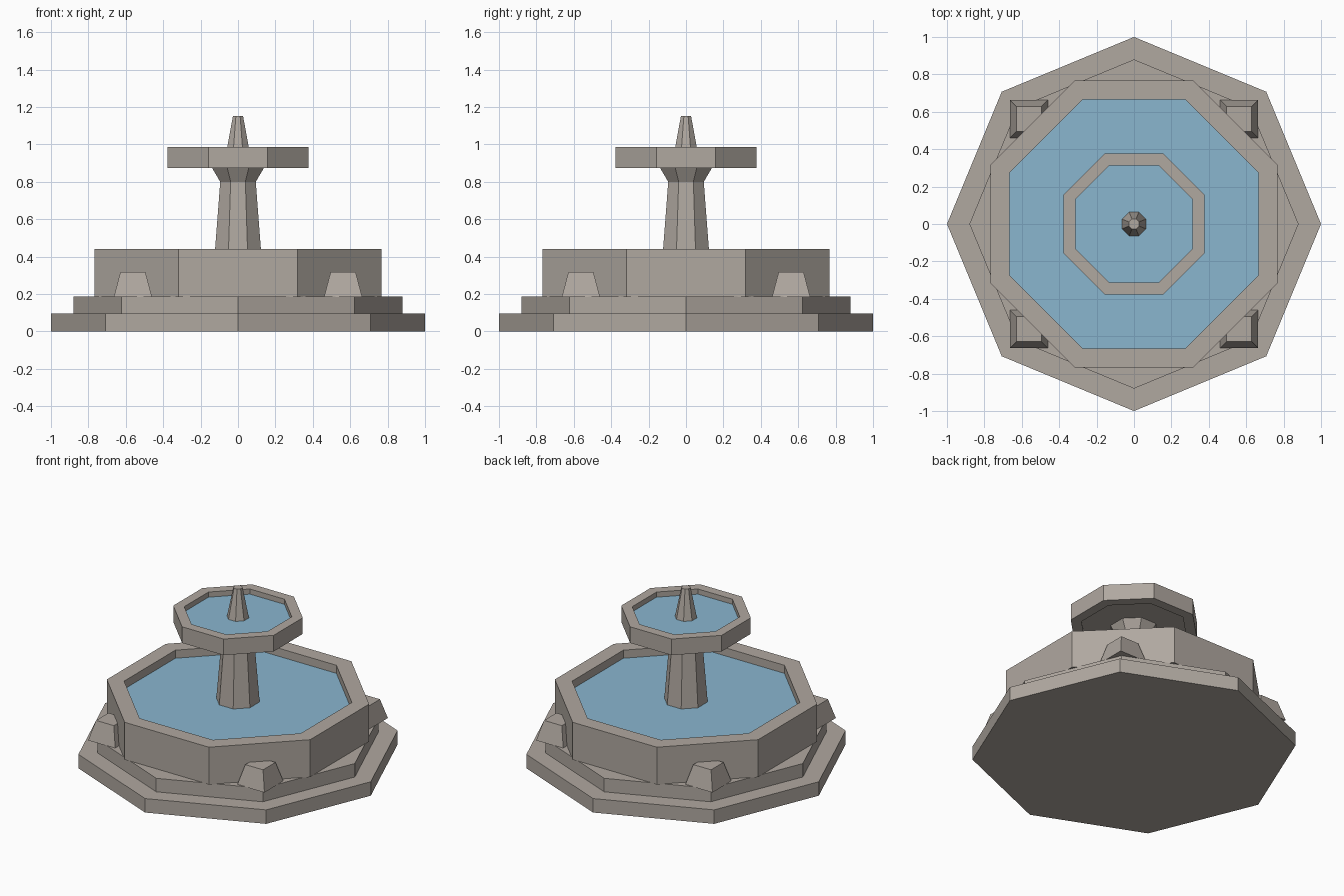
import bpy
import bmesh
from math import pi, cos, sin

SIDES = 8
TO_CORNER = 1 / cos(pi / SIDES)  # flat-side distance to corner radius

if "Cube" in bpy.data.objects:
    bpy.data.objects.remove(bpy.data.objects["Cube"])


def make_material(name, rgb):
    mat = bpy.data.materials.new(name)
    mat.use_nodes = True
    mat.diffuse_color = (*rgb, 1)
    bsdf = next(n for n in mat.node_tree.nodes if n.type == "BSDF_PRINCIPLED")
    bsdf.inputs["Base Color"].default_value = (*rgb, 1)
    return mat


stone = make_material("warm grey stone", (0.434, 0.392, 0.352))
water = make_material("pale blue water", (0.254, 0.468, 0.624))


def lathe(name, profile, mat, sides=SIDES, flat_front=True, ring=False, centre=(0, 0)):
    """Sweep (distance, z) points round the z axis; cap the ends, or close the loop."""
    bm = bmesh.new()
    turn = pi / sides if flat_front else 0
    scale = 1 / cos(pi / sides) if flat_front else 1
    loops = []
    for dist, z in profile:
        loops.append([bm.verts.new((centre[0] + dist * scale * cos(turn + 2 * pi * i / sides),
                                    centre[1] + dist * scale * sin(turn + 2 * pi * i / sides), z))
                      for i in range(sides)])
    pairs = list(zip(loops, loops[1:]))
    if ring:
        pairs.append((loops[-1], loops[0]))
    else:
        bm.faces.new(loops[0][::-1])
        bm.faces.new(loops[-1])
    for low, high in pairs:
        for i in range(sides):
            j = (i + 1) % sides
            bm.faces.new((low[i], low[j], high[j], high[i]))
    bmesh.ops.recalc_face_normals(bm, faces=bm.faces)
    mesh = bpy.data.meshes.new(name)
    bm.to_mesh(mesh)
    bm.free()
    mesh.materials.append(mat)
    obj = bpy.data.objects.new(name, mesh)
    bpy.context.collection.objects.link(obj)
    return obj


# Two steps with corners pointing along the axes
lathe("lower_step", [(1, 0), (1, 0.095)], stone, flat_front=False)
lathe("upper_step", [(0.88, 0.095), (0.88, 0.187)], stone, flat_front=False)

# Main basin and its water
lathe("basin_wall", [(0.766, 0.185), (0.766, 0.44), (0.665, 0.44), (0.665, 0.185)],
      stone, ring=True)
lathe("basin_water", [(0.665, 0.2), (0.665, 0.385)], water)

# Tapered column with a flared head
lathe("column", [(0.127, 0.38), (0.095, 0.8), (0.139, 0.875), (0.139, 0.89)], stone)

# Upper bowl, its floor and water
lathe("bowl_wall", [(0.378, 0.875), (0.378, 0.985), (0.314, 0.985), (0.314, 0.875)],
      stone, ring=True)
lathe("bowl_floor", [(0.314, 0.88), (0.314, 0.92)], stone)
lathe("bowl_water", [(0.314, 0.92), (0.314, 0.95)], water)

# Spout
lathe("spout", [(0.065, 0.945), (0.027, 1.152)], stone)

# Four tapered corner blocks
for side, sx in (("left", 1), ("right", -1)):
    for end, sy in (("front", -1), ("back", 1)):
        lathe(f"{end}_{side}_block", [(0.102, 0.185), (0.067, 0.317)], stone,
              sides=4, centre=(0.562 * sx, 0.562 * sy))
